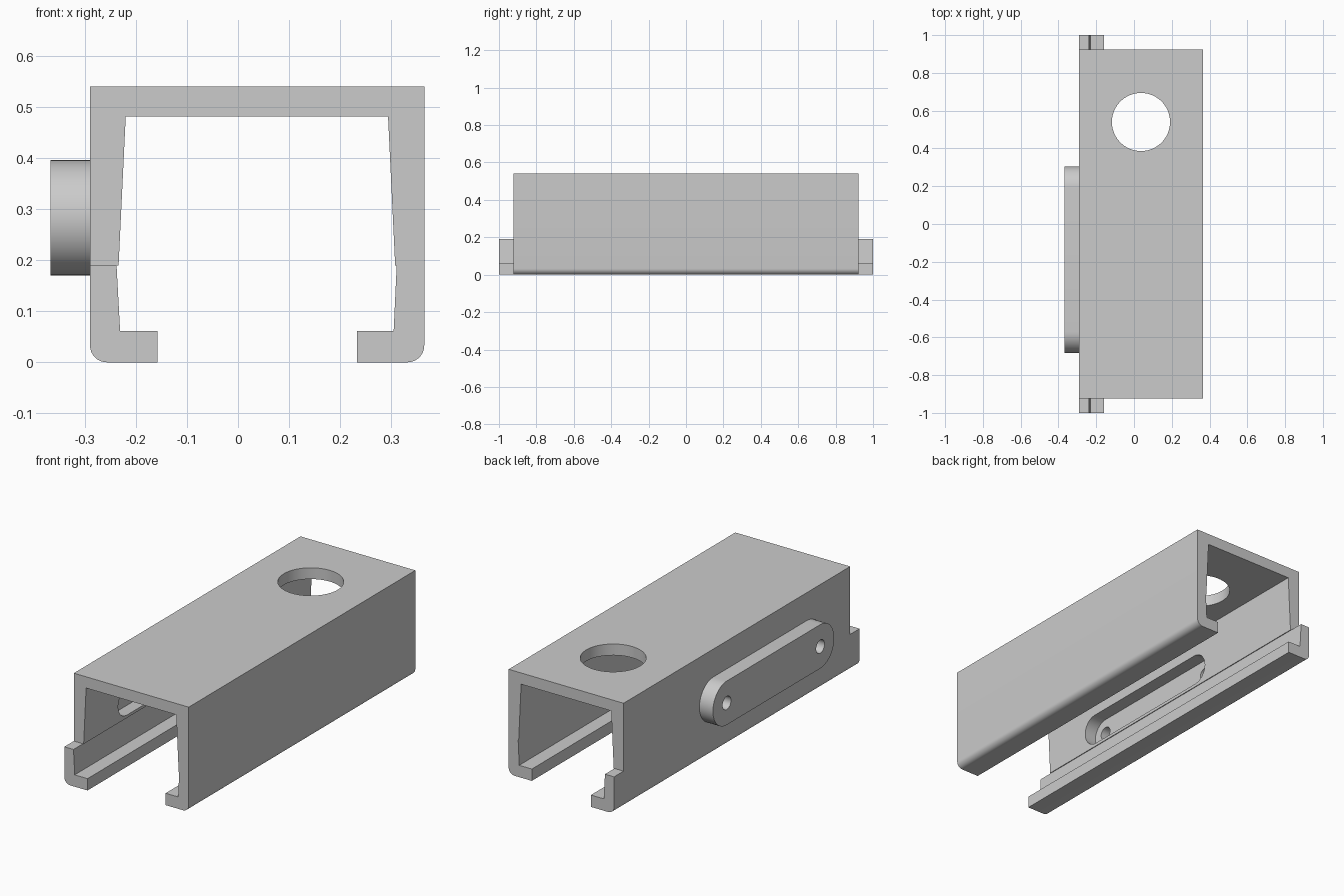
import bpy, bmesh
from math import sin, cos, pi
from mathutils import Vector

cube = bpy.data.objects.get("Cube")
if cube:
    bpy.data.objects.remove(cube, do_unlink=True)

grey = bpy.data.materials.new("plain grey")
grey.use_nodes = True
colour = (0.6, 0.6, 0.6, 1)
grey.diffuse_color = colour
grey.node_tree.nodes["Principled BSDF"].inputs["Base Color"].default_value = colour


def prism(name, points, sweep):
    """Extrude a closed 3D outline along a vector."""
    bm = bmesh.new()
    face = bm.faces.new([bm.verts.new(p) for p in points])
    ext = bmesh.ops.extrude_face_region(bm, geom=[face])
    moved = [g for g in ext["geom"] if isinstance(g, bmesh.types.BMVert)]
    bmesh.ops.translate(bm, vec=Vector(sweep), verts=moved)
    bmesh.ops.recalc_face_normals(bm, faces=bm.faces[:])
    mesh = bpy.data.meshes.new(name)
    bm.to_mesh(mesh)
    bm.free()
    mesh.materials.append(grey)
    obj = bpy.data.objects.new(name, mesh)
    bpy.context.collection.objects.link(obj)
    return obj


def arc(cx, cy, r, start, end, steps):
    return [(cx + r * cos(start + (end - start) * i / steps),
             cy + r * sin(start + (end - start) * i / steps)) for i in range(steps + 1)]


def along_y(name, profile, half):
    return prism(name, [(x, -half, z) for x, z in profile], (0, 2 * half, 0))


def along_x(name, outline, x0, x1):
    return prism(name, [(x0, y, z) for y, z in outline], (x1 - x0, 0, 0))


def stadium(r):
    return arc(Y1, ZC, r, -pi / 2, pi / 2, 24) + arc(Y0, ZC, r, pi / 2, 3 * pi / 2, 24)


def cut(obj, cutter):
    cutter.hide_render = True
    mod = obj.modifiers.new("cut", "BOOLEAN")
    mod.operation, mod.solver, mod.object = "DIFFERENCE", "EXACT", cutter
    bpy.context.view_layer.objects.active = obj
    bpy.ops.object.modifier_apply(modifier=mod.name)


L, R, R_CORNER = -0.29, 0.365, 0.033      # outer walls and bottom rounding
Y0, Y1, ZC = -0.57, 0.192, 0.283          # centres of the pad's rounded ends

# Channel: top plate, full +x wall with lip, upper part of the -x wall
channel = along_y("channel", [
    (L, 0.19), (L, 0.54), (R, 0.54),
    *arc(R - R_CORNER, R_CORNER, R_CORNER, 0, -pi / 2, 8),
    (0.233, 0), (0.233, 0.061), (0.305, 0.061), (0.311, 0.19), (0.308, 0.19),
    (0.294, 0.482), (-0.22, 0.482), (-0.234, 0.19)], 0.923)

# Longer lower rail under the -x wall
rail = along_y("lower_rail", [
    (L, 0.19), (-0.238, 0.19), (-0.231, 0.061), (-0.158, 0.061), (-0.158, 0),
    *arc(L + R_CORNER, R_CORNER, R_CORNER, -pi / 2, -pi, 8)], 1.0)

# Side pad with rounded ends
pad = along_x("side_pad", stadium(0.113), -0.367, L)

# Round opening in the top plate
hole = prism("top_hole_cutter",
             [(x, y, 0.4) for x, y in arc(0.037, 0.54, 0.154, 0, 2 * pi, 64)[:-1]],
             (0, 0, 0.3))
cut(channel, hole)

# Long slot through the wall behind the pad
slot = along_x("slot_cutter", stadium(0.078), -0.295, -0.15)
cut(channel, slot)
cut(pad, slot)

# Two screw holes through the pad
pins = [along_x("screw_hole_cutter", arc(y, ZC, 0.034, 0, 2 * pi, 32)[:-1], -0.45, -0.2)
        for y in (Y0, Y1)]
for pin in pins:
    cut(pad, pin)

for helper in [hole, slot, *pins]:
    bpy.data.objects.remove(helper, do_unlink=True)

# Smooth the rounded faces, keep edges sharp
bpy.ops.object.select_all(action="DESELECT")
for obj in (channel, rail, pad):
    obj.select_set(True)
bpy.context.view_layer.objects.active = channel
bpy.ops.object.shade_smooth_by_angle(angle=pi / 6)
